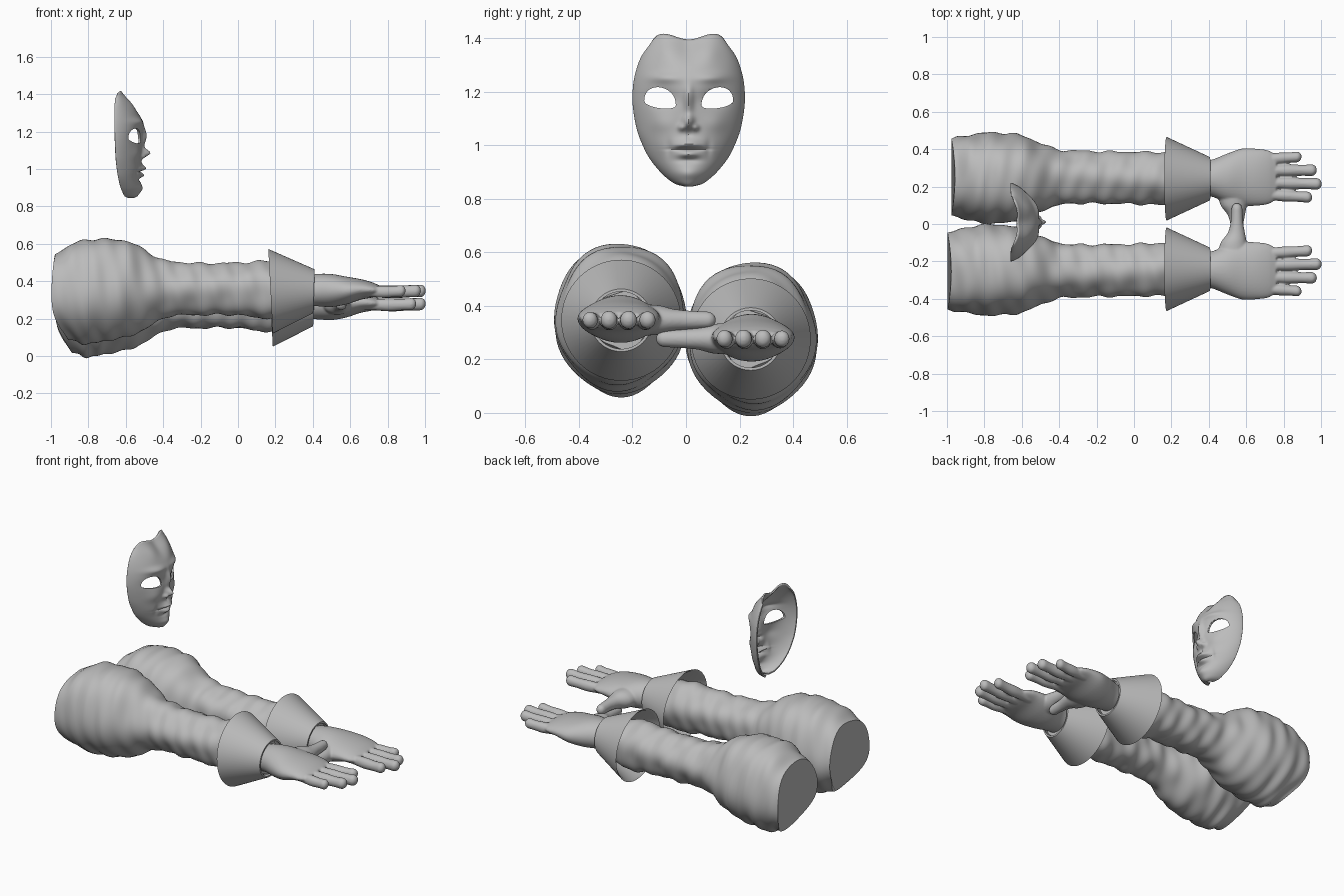
import bpy, bmesh
from math import sin, cos, pi, exp, radians, sqrt
from mathutils import Vector

if "Cube" in bpy.data.objects:
    bpy.data.objects.remove(bpy.data.objects["Cube"])

grey = bpy.data.materials.new("plain grey")
grey.use_nodes = True
grey.diffuse_color = (0.5, 0.5, 0.5, 1)
grey.node_tree.nodes["Principled BSDF"].inputs["Base Color"].default_value = (0.5, 0.5, 0.5, 1)


def curve(rows, t):
    """Smooth interpolation through rows of (t, value, value, ...)."""
    t = min(max(t, rows[0][0]), rows[-1][0])
    i = 0
    while i < len(rows) - 2 and t > rows[i + 1][0]:
        i += 1
    a, b = rows[i], rows[i + 1]
    p, n = rows[max(i - 1, 0)], rows[min(i + 2, len(rows) - 1)]
    h = b[0] - a[0]
    u = (t - a[0]) / h
    out = []
    for k in range(1, len(a)):
        ma = (b[k] - p[k]) / (b[0] - p[0]) * h
        mb = (n[k] - a[k]) / (n[0] - a[0]) * h
        out.append((2*u**3 - 3*u**2 + 1) * a[k] + (u**3 - 2*u**2 + u) * ma
                   + (3*u**2 - 2*u**3) * b[k] + (u**3 - u**2) * mb)
    return out


def loft(bm, steps, sides, point, closed=False):
    """Skin rings of point(s, angle); cap the ends or join them in a loop."""
    rings = [[bm.verts.new(point(i / steps, 2 * pi * j / sides)) for j in range(sides)]
             for i in range(steps + (not closed))]
    count = len(rings)
    for i in range(count if closed else count - 1):
        a, b = rings[i], rings[(i + 1) % count]
        for j in range(sides):
            k = (j + 1) % sides
            bm.faces.new((a[j], a[k], b[k], b[j]))
    if not closed:
        bm.faces.new(rings[0])
        bm.faces.new(rings[-1])


def finish(bm, name, angle=40):
    bmesh.ops.recalc_face_normals(bm, faces=bm.faces)
    mesh = bpy.data.meshes.new(name)
    bm.to_mesh(mesh)
    bm.free()
    mesh.materials.append(grey)
    mesh.shade_smooth()
    mesh.set_sharp_from_angle(angle=radians(angle))
    obj = bpy.data.objects.new(name, mesh)
    bpy.context.collection.objects.link(obj)
    return obj


# Each row: x, centre y, half width, centre z, half height
SLEEVE = [(-.985, -.255, .203, .335, .215), (-.85, -.247, .236, .35, .268),
          (-.72, -.245, .242, .357, .272), (-.6, -.246, .225, .36, .258),
          (-.5, -.246, .183, .357, .213), (-.42, -.246, .152, .355, .165),
          (-.36, -.247, .143, .36, .145), (-.2, -.247, .139, .355, .138),
          (0, -.246, .138, .355, .14), (.17, -.245, .14, .35, .153),
          (.3, -.243, .125, .345, .13), (.385, -.242, .1, .345, .11)]
PALM = [(.36, -.245, .09, .345, .078), (.42, -.245, .1, .352, .086),
        (.5, -.245, .132, .35, .088), (.58, -.25, .154, .35, .074),
        (.66, -.25, .152, .356, .054), (.72, -.25, .143, .353, .04),
        (.76, -.25, .12, .35, .025)]
# Thumb rows: y, centre x, half width, half height
THUMB = [(-.2, .53, .09, .06), (-.1, .533, .07, .055), (-.05, .547, .047, .042),
         (0, .55, .035, .036), (.05, .551, .031, .033), (.112, .55, .028, .03)]
# Finger rows: knuckle y, tip y, tip x, radius
FINGERS = [(-.16, -.142, .953, .03), (-.222, -.214, 1.004, .031),
           (-.285, -.288, .978, .031), (-.343, -.36, .896, .029)]
CUFF = [(.168, .226), (.4, .117), (.4, .107), (.18, .212)]


def arm(label, side, drop, back):
    def place(x, y, z):
        return Vector((x, side * y, z - drop))

    # Puffed sleeve with slanted back end and soft folds
    def sleeve_point(s, a):
        x = -.985 + 1.37 * s
        yc, ry, zc, rz = curve(SLEEVE, x)
        fold = .004 * sin(38 * x + 2 * a) + .003 * sin(61 * x - 3 * a) + .004 * sin(5 * a + 4 * x)
        fade = max(0, 1 - s / .2)
        low = max(0, -sin(a))
        slant = fade * (.09 * low ** 3 + .02 * max(0, sin(a)) ** 2 - .012 + back)
        z = zc + (rz + fold) * sin(a) - fade * .03 * low ** 4
        return place(x + slant, yc + (ry + fold) * cos(a), z)

    bm = bmesh.new()
    loft(bm, 90, 64, sleeve_point)
    finish(bm, label + "_sleeve", 50)

    # Flared hollow cuff
    def cuff_point(s, a):
        x, r = CUFF[round(s * 4)]
        tilt = -.012 * sin(a) if x < .3 else .004 * sin(a)
        return place(x + tilt + .006, -.242 + r * cos(a) * .99, .346 + r * sin(a))

    bm = bmesh.new()
    loft(bm, 4, 64, cuff_point, closed=True)
    finish(bm, label + "_cuff", 30)

    # Hand: palm, thumb and fingers fused into one smooth skin
    bm = bmesh.new()

    def palm_point(s, a):
        x = .36 + .4 * s
        yc, ry, zc, rz = curve(PALM, x)
        return place(x, yc + ry * cos(a), zc + rz * sin(a))

    def thumb_point(s, a):
        y = -.2 + .312 * sin(s * pi / 2)
        xc, rx, rz = curve(THUMB, y)
        tip = sqrt(max(.002, 1 - max(0, (y - .082) / .03) ** 2))
        return place(xc + rx * tip * cos(a), y, .347 + rz * tip * sin(a))

    loft(bm, 24, 40, palm_point)
    loft(bm, 32, 24, thumb_point)
    for y0, y1, end, r in FINGERS:
        def finger_point(s, a):
            x = .66 + (end - .66) * sin(s * pi / 2)
            f = (x - .66) / (end - .66)
            tip = sqrt(max(.002, 1 - max(0, (x - end + r) / r) ** 2))
            rr = r * tip * (1 + .05 * cos(f * 4 * pi))
            return place(x, y0 + (y1 - y0) * f + rr * cos(a),
                         .349 - .006 * sin(f * pi) + rr * 1.08 * sin(a))
        loft(bm, 32, 20, finger_point)
    hand = finish(bm, label + "_hand", 180)
    skin = hand.modifiers.new("fuse", 'REMESH')
    skin.mode = 'VOXEL'
    skin.voxel_size = .006
    skin.use_smooth_shade = True
    soft = hand.modifiers.new("soften", 'SMOOTH')
    soft.factor = .5
    soft.iterations = 5


arm("right", 1, 0, 0)
arm("left", -1, .07, .02)

# Mask rows: z, half width, back x, front x
MASK = [(.845, .012, -.59, -.555), (.853, .045, -.605, -.54), (.87, .073, -.615, -.53),
        (.9, .106, -.628, -.522), (.95, .146, -.64, -.522), (1, .172, -.648, -.515),
        (1.06, .194, -.654, -.517), (1.15, .209, -.658, -.512), (1.22, .208, -.66, -.507),
        (1.28, .197, -.66, -.522), (1.34, .176, -.66, -.562), (1.395, .142, -.657, -.615)]
# Face relief: |y|, z, spread y, spread z, height
RELIEF = [(0, 1.17, .016, .05, .022), (0, 1.085, .018, .024, .046), (.026, 1.066, .012, .013, .02),
          (.09, 1.25, .06, .018, .014), (.1, 1.175, .055, .035, -.016), (.1, 1.08, .045, .035, .008),
          (0, 1.01, .04, .016, .016), (.02, 1.0, .03, .008, .01), (0, .966, .035, .012, .018),
          (0, .985, .06, .004, -.014), (0, 1.04, .007, .013, -.007), (0, .943, .04, .01, -.008),
          (0, .895, .04, .025, .012), (.075, .99, .012, .03, -.006), (0, 1.36, .035, .05, -.01),
          (.08, 1.34, .04, .04, .008)]


def mask_point(u, s):
    z = .845 + .55 * (1 - cos(s * pi / 2)) if s < .5 else 0
    z = .845 + .55 * (s ** 1.5)
    half, back, front = curve(MASK, z)
    y = u * half
    x = back + (front - back) * max(0, 1 - u * u) ** .7
    for ry, rz, sy, sz, h in RELIEF:
        for q in {ry, -ry}:
            x += h * exp(-((y - q) / sy) ** 2 - ((z - rz) / sz) ** 2) * (1 - u ** 6)
    # Twin-peaked crown
    lift = .022 * sin(pi * min(1, abs(u) / 1.4)) ** 2 - .03 * abs(u) ** 9
    return Vector((x, y + .01, z + lift * s ** 12))


bm = bmesh.new()
COLS, ROWS = 80, 110
grid = [[bm.verts.new(mask_point(sin((c / COLS - .5) * pi), r / ROWS)) for c in range(COLS + 1)]
        for r in range(ROWS + 1)]
for r in range(ROWS):
    for c in range(COLS):
        bm.faces.new((grid[r][c], grid[r][c + 1], grid[r + 1][c + 1], grid[r + 1][c]))
mask = finish(bm, "face_mask", 50)
shell = mask.modifiers.new("shell", 'SOLIDIFY')
shell.thickness = .01
shell.offset = -1

# Almond eye openings cut through the mask
for side, name in ((1, "left_eye_cutter"), (-1, "right_eye_cutter")):
    def eye_point(s, a):
        up = sin(a)
        z = 1.158 + (.058 if up > 0 else .02) * abs(up) ** .9 * (1 if up > 0 else -1)
        z += .008 * cos(a)
        return Vector((-.8 + .5 * s, .01 + side * (.107 + .059 * cos(a)), z))
    bm = bmesh.new()
    loft(bm, 1, 36, eye_point)
    cutter = finish(bm, name)
    cutter.hide_render = True
    cutter.hide_set(True)
    cut = mask.modifiers.new("eye", 'BOOLEAN')
    cut.operation = 'DIFFERENCE'
    cut.solver = 'EXACT'
    cut.object = cutter
